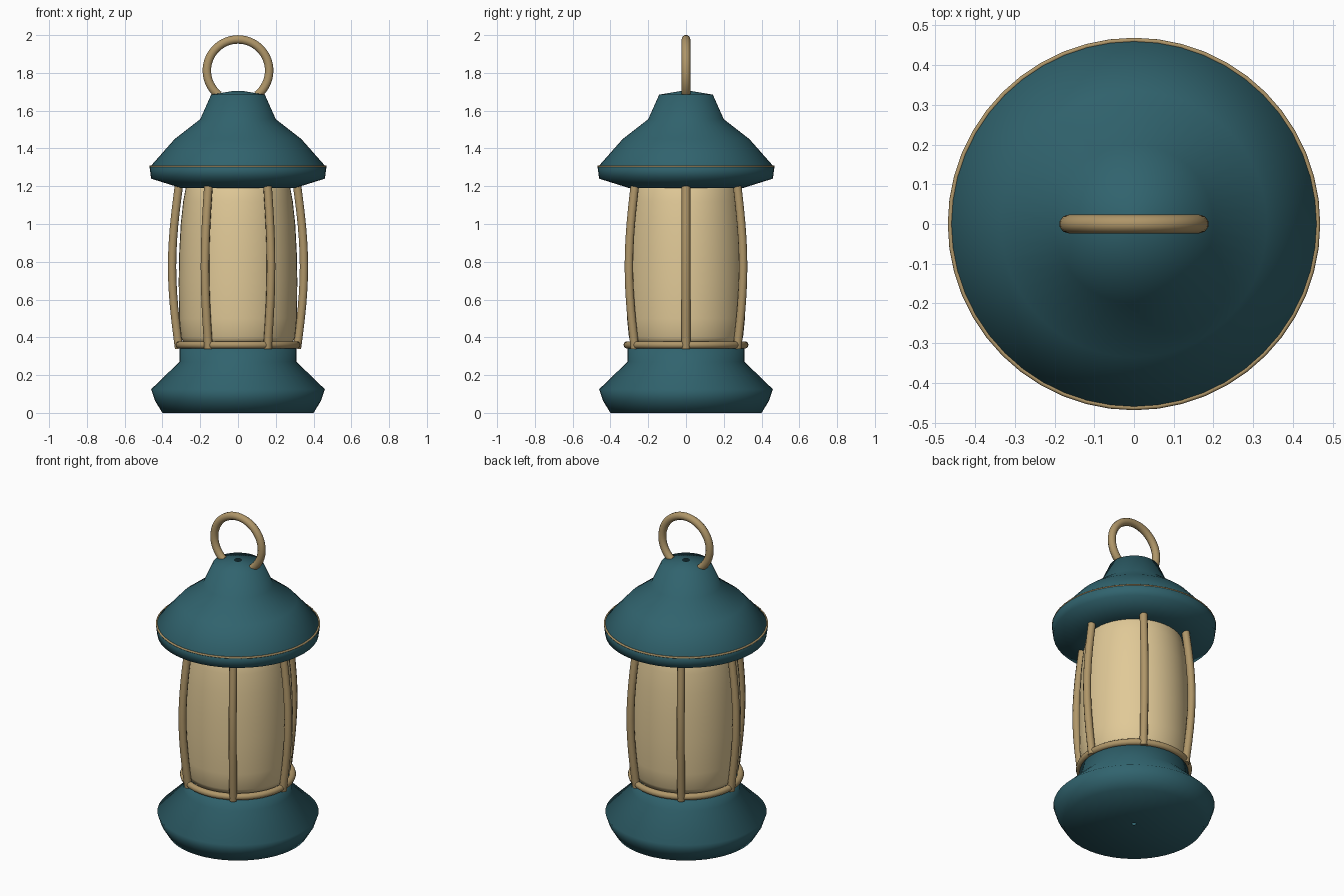
import bpy, bmesh, math
from mathutils import Matrix, Vector

cube = bpy.data.objects.get("Cube")
if cube:
    bpy.data.objects.remove(cube, do_unlink=True)


def material(name, rgb):
    mat = bpy.data.materials.new(name)
    mat.use_nodes = True
    color = (*rgb, 1)
    mat.diffuse_color = color
    mat.node_tree.nodes["Principled BSDF"].inputs["Base Color"].default_value = color
    return mat


teal = material("teal paint", (0.03, 0.125, 0.155))
brass = material("pale brass", (0.43, 0.305, 0.14))
cream = material("warm glass", (0.75, 0.585, 0.31))


def add_mesh(name, mesh, mat):
    mesh.materials.clear()
    mesh.materials.append(mat)
    for poly in mesh.polygons:
        poly.use_smooth = True
        poly.material_index = 0
    obj = bpy.data.objects.new(name, mesh)
    bpy.context.collection.objects.link(obj)
    return obj


def lathe(name, profile, mat, steps=48):
    """Turn an (r, z) profile, listed bottom to top, round the z axis."""
    bm = bmesh.new()
    verts = [bm.verts.new((r, 0, z)) for r, z in profile]
    edges = [bm.edges.new(pair) for pair in zip(verts, verts[1:])]
    bmesh.ops.spin(bm, geom=verts + edges, cent=(0, 0, 0), axis=(0, 0, 1),
                   angle=math.tau, steps=steps)
    bmesh.ops.remove_doubles(bm, verts=bm.verts, dist=0.0005)
    bmesh.ops.recalc_face_normals(bm, faces=bm.faces)
    # Open shells: make sure the widest face looks outward
    widest = max(bm.faces, key=lambda f: f.calc_center_median().xy.length)
    if widest.normal.dot(Vector((*widest.calc_center_median().xy, 0))) < 0:
        bmesh.ops.reverse_faces(bm, faces=bm.faces)
    mesh = bpy.data.meshes.new(name)
    bm.to_mesh(mesh)
    bm.free()
    return add_mesh(name, mesh, mat)


def tube(name, points, radius, mat, closed=False):
    """Sweep a round section along a path and turn it into a mesh."""
    curve = bpy.data.curves.new(name + " path", "CURVE")
    curve.dimensions = "3D"
    curve.bevel_depth = radius
    curve.bevel_resolution = 3
    curve.use_fill_caps = True
    spline = curve.splines.new("POLY")
    spline.points.add(len(points) - 1)
    for target, co in zip(spline.points, points):
        target.co = (*co, 1)
    spline.use_cyclic_u = closed
    temp = bpy.data.objects.new(name + " path", curve)
    bpy.context.collection.objects.link(temp)
    graph = bpy.context.evaluated_depsgraph_get()
    mesh = bpy.data.meshes.new_from_object(temp.evaluated_get(graph))
    bpy.data.objects.remove(temp, do_unlink=True)
    bpy.data.curves.remove(curve)
    return add_mesh(name, mesh, mat)


def arc(radius, start, end, count):
    """Points on a circle, angles in degrees."""
    angles = [math.radians(start + (end - start) * i / count) for i in range(count + 1)]
    return [(radius * math.cos(a), radius * math.sin(a)) for a in angles]


# Base with a flared foot and a straight neck
lathe("base", [(0.012, 0), (0.40, 0), (0.44, 0.065), (0.46, 0.125),
               (0.31, 0.27), (0.31, 0.355), (0.02, 0.36)], teal)

# Glass body, slightly barrel shaped
lathe("glass", [(0.02, 0.36), (0.285, 0.365), (0.302, 0.40), (0.312, 0.5),
                (0.314, 0.7), (0.311, 0.85), (0.303, 1.0),
                (0.29, 1.12), (0.275, 1.2), (0.25, 1.25)], cream)

# Hood with a wide brim and a shallow crown
lathe("hood", [(0.02, 1.19), (0.30, 1.19), (0.46, 1.24), (0.468, 1.30),
               (0.335, 1.45), (0.20, 1.555), (0.142, 1.685), (0.02, 1.705)], teal)

# Brass trims on the brim and round the neck
tube("brim_trim", [(x, y, 1.305) for x, y in arc(0.463, 0, 352.5, 47)], 0.006, brass, True)
tube("neck_ring", [(x, y, 0.36) for x, y in arc(0.311, 0, 352.5, 47)], 0.02, brass, True)

# Six bowed guard bars
steps = 12
bar_path = []
for i in range(steps + 1):
    t = i / steps
    bar_path.append((0.312 + 0.037 * math.sin(math.pi * t), 0, 0.34 + 0.87 * t))
for i in range(6):
    bar = tube(f"guard_bar_{i + 1}", bar_path, 0.023, brass)
    bar.data.transform(Matrix.Rotation(math.tau * i / 6, 4, "Z"))

# Carrying handle, an open ring set in the crown
tube("handle", [(x, 0, 1.812 + z) for x, z in arc(0.165, -52, 232, 40)], 0.0235, brass)
